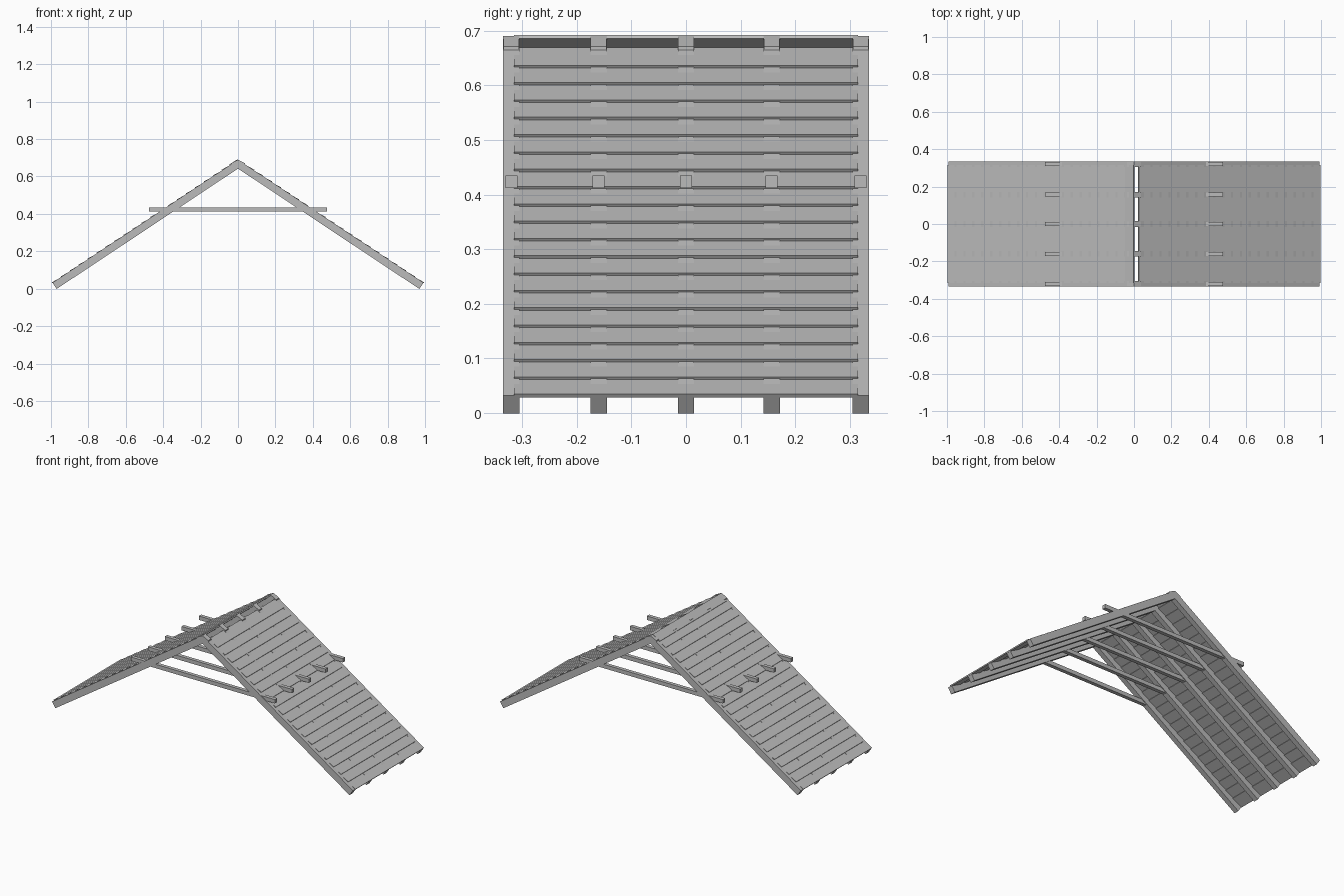
import bpy, bmesh, math
from mathutils import Vector

cube = bpy.data.objects.get("Cube")
if cube:
    bpy.data.objects.remove(cube, do_unlink=True)

GREY = 0.5
mat = bpy.data.materials.new("weathered_grey")
mat.use_nodes = True
mat.diffuse_color = (GREY, GREY, GREY, 1)
mat.node_tree.nodes["Principled BSDF"].inputs["Base Color"].default_value = (GREY, GREY, GREY, 1)

# Roof plane: top of the rafters runs from the apex down to the eave
APEX = Vector((0, 0.69))
EAVE = Vector((0.992, 0.032))
DOWN = (EAVE - APEX).normalized()
OUT = Vector((-DOWN.y, DOWN.x))
LENGTH = (EAVE - APEX).length
RAFTER_Y = (-0.32, -0.16, 0.0, 0.157, 0.32)


def prism(name, profile, y0, y1):
    """Extrude an x-z profile along y."""
    bm = bmesh.new()
    face = bm.faces.new([bm.verts.new((x, y0, z)) for x, z in profile])
    moved = bmesh.ops.extrude_face_region(bm, geom=[face])["geom"]
    bmesh.ops.translate(bm, vec=(0, y1 - y0, 0),
                        verts=[v for v in moved if isinstance(v, bmesh.types.BMVert)])
    bmesh.ops.recalc_face_normals(bm, faces=bm.faces)
    mesh = bpy.data.meshes.new(name)
    bm.to_mesh(mesh)
    bm.free()
    mesh.materials.append(mat)
    obj = bpy.data.objects.new(name, mesh)
    bpy.context.collection.objects.link(obj)
    return obj


def on_slope(side, along, height):
    p = APEX + DOWN * along + OUT * height
    return (side * p.x, p.y)


def slope_board(name, side, start, end, y0, y1, thick, h_start, h_end):
    """Plank on one slope; heights give its top surface above the rafters."""
    corners = ((start, h_start), (end, h_end), (end, h_end - thick), (start, h_start - thick))
    prism(name, [on_slope(side, a, h) for a, h in corners], y0, y1)


# Rafters, both slopes
for side, label in ((1, "left"), (-1, "right")):
    for i, y in enumerate(RAFTER_Y):
        slope_board(f"{label}_rafter_{i + 1}", side, 0.0, LENGTH,
                    y - 0.015, y + 0.015, 0.04, 0, 0)

    # Overlapping roof boards
    rows = 20
    first = 0.045
    step = (LENGTH + 0.002 - first) / rows
    for r in range(rows):
        start = first + step * r
        slope_board(f"{label}_roof_board_{r + 1}", side, start - 0.012, start + step,
                    -0.315, 0.315, 0.007, -0.003, 0.004)

# Collar beams tying the slopes together
for i, y in enumerate(RAFTER_Y):
    y = math.copysign(min(abs(y), 0.322), y)
    prism(f"collar_beam_{i + 1}",
          [(-0.475, 0.412), (0.475, 0.412), (0.475, 0.435), (-0.475, 0.435)],
          y - 0.011, y + 0.011)

    # Joint block where each rafter pair meets
    prism(f"ridge_joint_{i + 1}",
          [(0, 0.69), (0.038, 0.671), (0.038, 0.66), (0, 0.642), (-0.038, 0.66), (-0.038, 0.671)],
          RAFTER_Y[i] - 0.0145, RAFTER_Y[i] + 0.0145)

# Ridge plank closing the top on one side
slope_board("ridge_plank", -1, 0.0, 0.055, -0.315, 0.315, 0.008, 0.003, 0.004)
